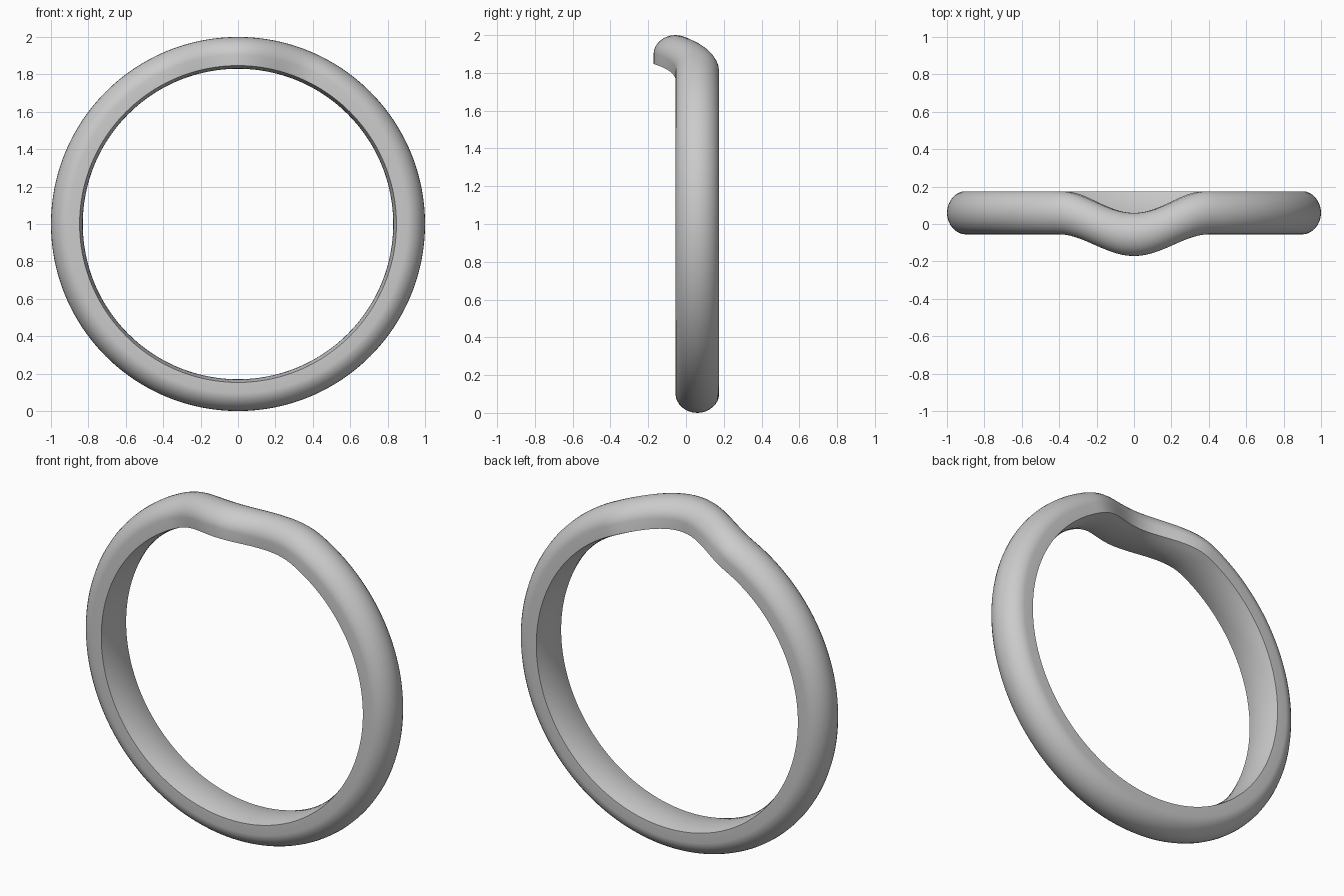
import bpy, bmesh, math

if "Cube" in bpy.data.objects:
    bpy.data.objects.remove(bpy.data.objects["Cube"])

SEGMENTS = 192
HALF_W = 0.115        # half width of the band along y
Y_MID = 0.06          # band centre line
DIP = 0.116           # forward shift at the crown
DIP_ANGLE = math.radians(26.5)


def band_profile():
    """Domed outside, short flat sides, slightly rounded inside: (y, radius)."""
    pts = []
    for i in range(17):                       # outer dome
        a = math.pi * i / 16
        pts.append((-HALF_W * math.cos(a), 0.905 + 0.095 * math.sin(a) ** 1.1))
    for i in range(9):                        # comfort-fit inside
        t = 1 - i / 4
        pts.append((HALF_W * t, 0.83 + 0.017 * t * t))
    return pts


def forward_shift(angle):
    """Smooth wave at the top of the ring, zero elsewhere."""
    if abs(angle) >= DIP_ANGLE:
        return 0.0
    return -DIP * 0.5 * (1 + math.cos(math.pi * angle / DIP_ANGLE))


# ring band swept around the y axis
bm = bmesh.new()
rings = []
for s in range(SEGMENTS):
    a = -math.pi + 2 * math.pi * s / SEGMENTS
    dy = Y_MID + forward_shift(a)
    rings.append([bm.verts.new((r * math.sin(a), y + dy, 1 + r * math.cos(a)))
                  for y, r in band_profile()])
n = len(rings[0])
for s in range(SEGMENTS):
    p, q = rings[s], rings[(s + 1) % SEGMENTS]
    for i in range(n):
        j = (i + 1) % n
        bm.faces.new((p[i], p[j], q[j], q[i]))
bmesh.ops.recalc_face_normals(bm, faces=bm.faces)

mesh = bpy.data.meshes.new("ring_band")
bm.to_mesh(mesh)
bm.free()
band = bpy.data.objects.new("ring_band", mesh)
bpy.context.collection.objects.link(band)
bpy.context.view_layer.objects.active = band
band.select_set(True)
bpy.ops.object.shade_smooth_by_angle(angle=math.radians(40))
